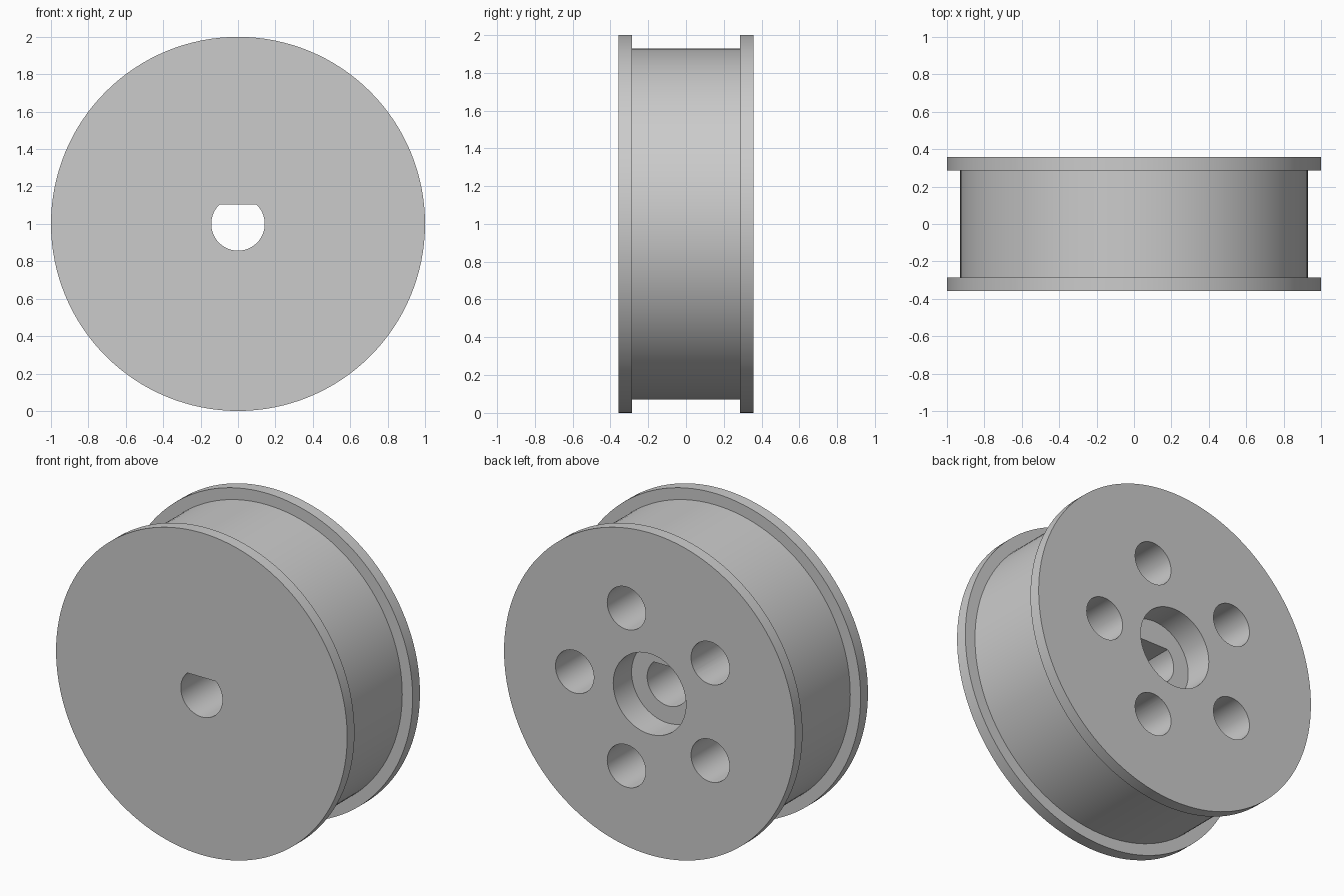
import bpy, bmesh
from math import sin, cos, pi, asin, tau
from mathutils import Vector

RADIUS, HALF_WIDTH = 1.0, 0.357
GROOVE_RADIUS, GROOVE_HALF = 0.929, 0.285
BORE_RADIUS, BORE_FLAT = 0.143, 0.104
RECESS_RADIUS, RECESS_DEPTH = 0.25, 0.18
HOLE_RADIUS, HOLE_CIRCLE, HOLE_DEPTH = 0.132, 0.515, 0.55

cube = bpy.data.objects.get("Cube")
if cube:
    bpy.data.objects.remove(cube, do_unlink=True)

grey = bpy.data.materials.new("plain_grey")
grey.use_nodes = True
colour = (0.6, 0.6, 0.6, 1)
grey.diffuse_color = colour
grey.node_tree.nodes["Principled BSDF"].inputs["Base Color"].default_value = colour


def new_object(name, bm):
    bmesh.ops.recalc_face_normals(bm, faces=bm.faces)
    mesh = bpy.data.meshes.new(name)
    bm.to_mesh(mesh)
    bm.free()
    mesh.materials.append(grey)
    obj = bpy.data.objects.new(name, mesh)
    bpy.context.collection.objects.link(obj)
    return obj


def circle(radius, count, cx=0, cz=0):
    return [(cx + radius * cos(tau * i / count), cz + radius * sin(tau * i / count))
            for i in range(count)]


def prism(name, outline, y0, y1):
    """Extrude an outline in the xz plane from y0 to y1."""
    bm = bmesh.new()
    face = bm.faces.new([bm.verts.new((x, y0, 1 + z)) for x, z in outline])
    grown = bmesh.ops.extrude_face_region(bm, geom=[face])["geom"]
    verts = [v for v in grown if isinstance(v, bmesh.types.BMVert)]
    bmesh.ops.translate(bm, verts=verts, vec=Vector((0, y1 - y0, 0)))
    return new_object(name, bm)


# Flanged wheel: stacked rings joined into one solid, closed by two caps
bm = bmesh.new()
profile = [(RADIUS, -HALF_WIDTH), (RADIUS, -GROOVE_HALF),
           (GROOVE_RADIUS, -GROOVE_HALF), (GROOVE_RADIUS, GROOVE_HALF),
           (RADIUS, GROOVE_HALF), (RADIUS, HALF_WIDTH)]
rings = [[bm.verts.new((x, y, 1 + z)) for x, z in circle(r, 128)] for r, y in profile]
for a, b in zip(rings, rings[1:]):
    for i in range(len(a)):
        j = (i + 1) % len(a)
        bm.faces.new((a[i], a[j], b[j], b[i]))
bm.faces.new(rings[0])
bm.faces.new(rings[-1])
wheel = new_object("flanged_wheel", bm)

# D-shaped shaft bore, with its flat on top
start = pi - asin(BORE_FLAT / BORE_RADIUS)
sweep = tau - (pi - 2 * (pi - start))
bore = [(BORE_RADIUS * cos(start + sweep * i / 48), BORE_RADIUS * sin(start + sweep * i / 48))
        for i in range(49)]
cutters = [prism("bore_cutter", bore, -0.5, 0.5)]

# Round recess and five blind holes in the back
cutters.append(prism("recess_cutter", circle(RECESS_RADIUS, 64), HALF_WIDTH - RECESS_DEPTH, 0.5))
for cx, cz in circle(HOLE_CIRCLE, 5):
    cutters.append(prism("hole_cutter", circle(HOLE_RADIUS, 48, cx, cz),
                         HALF_WIDTH - HOLE_DEPTH, 0.5))

# Cut the openings, then remove the cutters
bpy.ops.object.select_all(action="DESELECT")
bpy.context.view_layer.objects.active = wheel
wheel.select_set(True)
for cutter in cutters:
    cutter.hide_render = True
    cut = wheel.modifiers.new("cut", "BOOLEAN")
    cut.operation = "DIFFERENCE"
    cut.solver = "EXACT"
    cut.object = cutter
    bpy.ops.object.modifier_apply(modifier=cut.name)
    bpy.data.objects.remove(cutter, do_unlink=True)
bpy.ops.object.shade_smooth_by_angle(angle=pi / 6)
